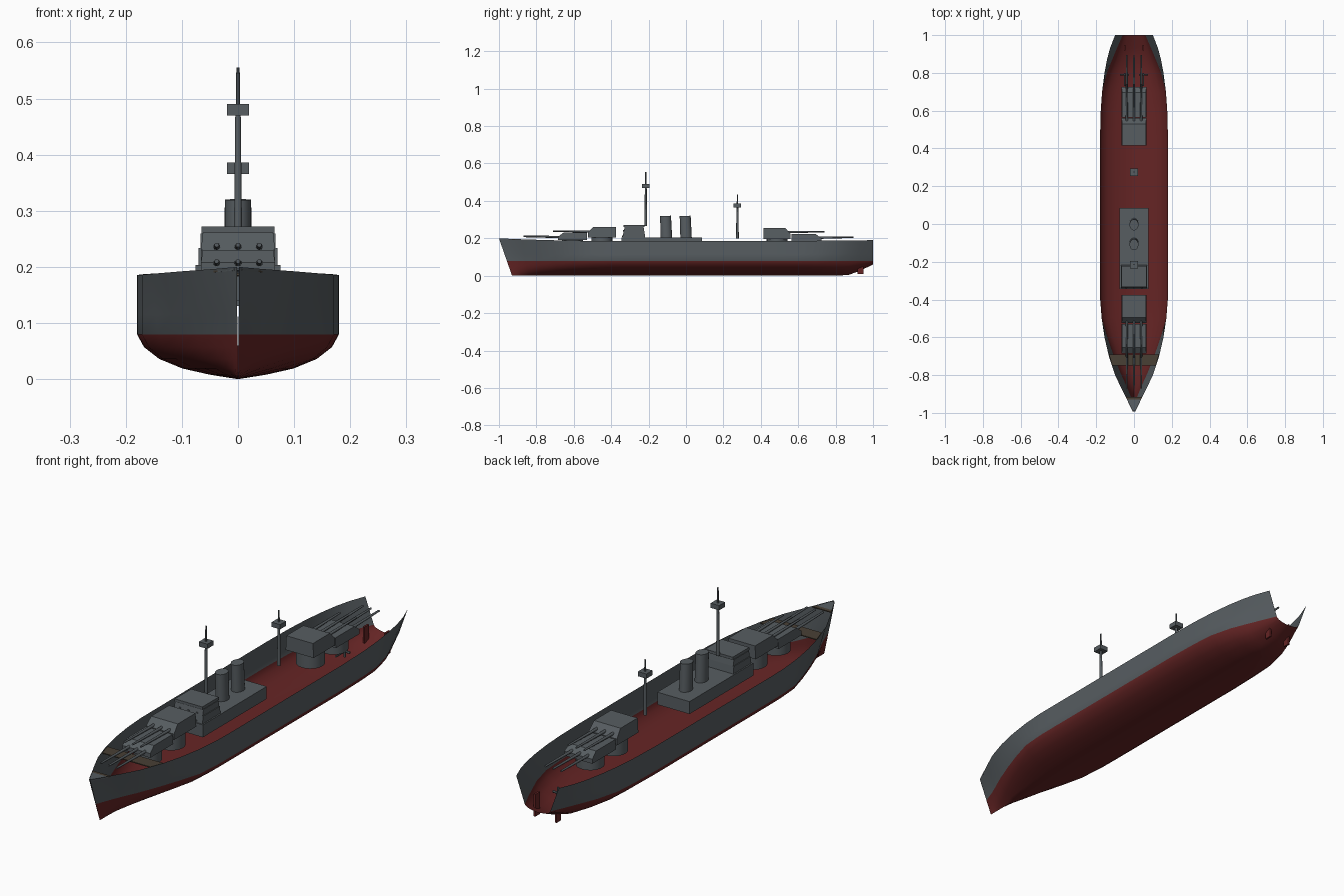
import bpy, bmesh, math
from mathutils import Matrix, Vector

cube = bpy.data.objects.get("Cube")
if cube:
    bpy.data.objects.remove(cube, do_unlink=True)


def material(name, rgb):
    m = bpy.data.materials.new(name)
    m.use_nodes = True
    m.diffuse_color = (*rgb, 1)
    m.node_tree.nodes["Principled BSDF"].inputs["Base Color"].default_value = (*rgb, 1)
    return m


GREY = material("naval_grey", (0.095, 0.11, 0.12))
RED = material("bottom_red", (0.13, 0.018, 0.018))
BROWN = material("deck_brown", (0.065, 0.05, 0.035))


def finish(name, bm, mats, smooth=False):
    mesh = bpy.data.meshes.new(name)
    bmesh.ops.recalc_face_normals(bm, faces=bm.faces)
    bm.to_mesh(mesh)
    bm.free()
    ob = bpy.data.objects.new(name, mesh)
    bpy.context.collection.objects.link(ob)
    for m in mats:
        mesh.materials.append(m)
    if smooth:
        bpy.ops.object.select_all(action='DESELECT')
        ob.select_set(True)
        bpy.context.view_layer.objects.active = ob
        bpy.ops.object.shade_smooth_by_angle(angle=math.radians(40))
    return ob


def prism(name, profile, half_width, mat=GREY, x=0, taper=1.0):
    """Side profile of (y, z) points, extruded across x."""
    bm = bmesh.new()
    top = max(p[1] for p in profile)
    sides = []
    for s in (-1, 1):
        sides.append([bm.verts.new((x + s * half_width * (taper if z > top - 0.001 else 1), y, z))
                      for y, z in profile])
    bm.faces.new(sides[0])
    bm.faces.new(sides[1][::-1])
    n = len(profile)
    for i in range(n):
        j = (i + 1) % n
        bm.faces.new((sides[0][i], sides[0][j], sides[1][j], sides[1][i]))
    return finish(name, bm, [mat])


def box(name, y0, y1, z0, z1, half_width, mat=GREY, x=0):
    return prism(name, [(y0, z0), (y1, z0), (y1, z1), (y0, z1)], half_width, mat, x)


def rod(name, a, b, r0, r1, mat=GREY, sides=16, stretch=1.0):
    """Tapered round bar from a to b, optionally stretched along y."""
    a, b = Vector(a), Vector(b)
    bm = bmesh.new()
    bmesh.ops.create_cone(bm, cap_ends=True, segments=sides, radius1=r0, radius2=r1, depth=(b - a).length)
    turn = Vector((0, 0, 1)).rotation_difference(b - a).to_matrix().to_4x4()
    bm.transform(Matrix.Translation((a + b) / 2) @ Matrix.Diagonal((1, stretch, 1, 1)) @ turn)
    return finish(name, bm, [mat], True)


# Hull plan and sheer
PLAN = [(-1, 0.002), (-0.97, 0.018), (-0.93, 0.037), (-0.88, 0.062), (-0.8, 0.1), (-0.7, 0.133),
        (-0.6, 0.156), (-0.5, 0.171), (-0.4, 0.179), (-0.3, 0.18), (0.45, 0.18), (0.6, 0.176),
        (0.7, 0.169), (0.8, 0.156), (0.87, 0.143), (0.93, 0.127), (1, 0.1)]
SECTION = [(0, 0), (0.28, 0.008), (0.55, 0.019), (0.78, 0.036), (0.93, 0.057), (1, 0.08)]
WATERLINE = 0.08


def half_beam(y):
    for (y0, w0), (y1, w1) in zip(PLAN, PLAN[1:]):
        if y <= y1:
            return w0 + (w1 - w0) * (y - y0) / (y1 - y0)
    return PLAN[-1][1]


def sheer(y):
    return 0.184 + 0.016 * max(0, -y) ** 3 + 0.006 * max(0, y) ** 2


# Open hull shell, red below the waterline
bm = bmesh.new()
rings = []
for y, w in PLAN:
    bow = max(0, (-y - 0.5) / 0.5)
    stern = max(0, (y - 0.75) / 0.25)
    keel = 0.06 * max(0, (y - 0.85) / 0.15) ** 1.3
    fine = 0.45 * bow + 0.4 * stern
    top = sheer(y)
    half = [(f, keel + (WATERLINE - keel) * z / WATERLINE) for f, z in SECTION]
    half += [(1, WATERLINE + (top - WATERLINE) * t) for t in (0.33, 0.67, 1)]
    pts = []
    for f, z in half:
        level = min(1, max(0, (z - WATERLINE) / (top - WATERLINE)))
        pts.append((w * f * (1 - fine * (1 - level)), y + 0.07 * bow ** 2 * (1 - z / top), z))
    ring = [(-x, yy, z) for x, yy, z in reversed(pts[1:])] + pts
    rings.append([bm.verts.new(p) for p in ring])
for a, b in zip(rings, rings[1:]):
    for i in range(len(a) - 1):
        face = bm.faces.new((a[i], a[i + 1], b[i + 1], b[i]))
        face.material_index = int(face.calc_center_median().z < WATERLINE)
finish("hull", bm, [GREY, RED], True)


# Thin deck plates between the hull sides near the bow
def deck_plate(name, y0, y1, mat):
    bm = bmesh.new()
    low = [bm.verts.new((s * half_beam(y) * 0.98, y, sheer(y) - 0.006))
           for y, s in ((y0, -1), (y0, 1), (y1, 1), (y1, -1))]
    face = bm.faces.new(low)
    up = bmesh.ops.extrude_face_region(bm, geom=[face])["geom"]
    bmesh.ops.translate(bm, verts=[v for v in up if isinstance(v, bmesh.types.BMVert)], vec=(0, 0, 0.004))
    finish(name, bm, [mat])


deck_plate("breakwater_deck", -0.75, -0.69, BROWN)
deck_plate("bow_deck_edge", -0.93, -0.915, BROWN)
deck_plate("bow_deck", -0.99, -0.93, GREY)


# Gun turrets: d is the firing direction along y
def turret(name, rear, front, z0, z1, muzzle, gun_z, d, sunk):
    nose = front - d * 0.03
    prism(name + "_house", [(rear, z0), (front, z0), (front, z0 + (z1 - z0) * 0.45),
                            (nose, z1), (rear, z1)], 0.066, taper=0.95)
    mid = (rear + front) / 2
    rod(name + "_barbette", (0, mid, sunk), (0, mid, z0), 0.056, 0.056, sides=24)
    for x in (-0.038, 0, 0.038):
        rod(name + "_barrel", (x, nose, gun_z), (x, muzzle, gun_z + 0.003), 0.0065, 0.004, sides=10)


turret("fore_upper_turret", -0.375, -0.525, 0.205, 0.261, -0.71, 0.236, -1, 0.14)
turret("fore_lower_turret", -0.53, -0.685, 0.19, 0.23, -0.87, 0.207, -1, 0.14)
turret("aft_upper_turret", 0.415, 0.56, 0.195, 0.256, 0.74, 0.233, 1, 0.13)
turret("aft_lower_turret", 0.565, 0.725, 0.18, 0.222, 0.895, 0.203, 1, 0.13)

# Deckhouse and bridge
box("deckhouse", -0.345, 0.085, 0.15, 0.203, 0.076)
prism("bridge_lower", [(-0.34, 0.203), (-0.218, 0.203), (-0.222, 0.234), (-0.334, 0.234)], 0.07)
prism("bridge_upper", [(-0.334, 0.234), (-0.222, 0.234), (-0.227, 0.26), (-0.328, 0.26)], 0.067)
box("bridge_roof", -0.333, -0.222, 0.26, 0.272, 0.065)
for z, y in ((0.21, -0.338), (0.24, -0.332)):
    for x in (-0.04, 0, 0.04):
        rod("bridge_porthole", (x, y + 0.004, z), (x, y - 0.004, z), 0.004, 0.004, sides=10)

# Raked oval funnels
for y in (-0.105, 0.0):
    rod("funnel", (0, y, 0.2), (0, y - 0.004, 0.32), 0.0245, 0.0235, sides=24, stretch=1.25)


# Masts with lookout boxes
def mast(name, y, base, top, nest):
    rod(name + "_lower", (0, y, base), (0, y, nest), 0.0075, 0.005, sides=10)
    rod(name + "_upper", (0, y, nest), (0, y, top), 0.004, 0.003, sides=8)
    box(name + "_lookout", y - 0.02, y + 0.02, nest - 0.01, nest + 0.01, 0.02)


mast("fore_mast", -0.215, 0.265, 0.555, 0.48)
mast("aft_mast", 0.275, 0.2, 0.435, 0.376)

# Twin rudders, shafts and propellers
for side, x in (("right", -0.05), ("left", 0.05)):
    box(side + "_rudder", 0.918, 0.948, 0.01, 0.105, 0.004, RED, x)
    rod(side + "_shaft", (x, 0.73, 0.05), (x, 0.8, 0.05), 0.004, 0.004, sides=8)
    for k in range(2):
        dx, dz = (0.024, 0) if k else (0, 0.024)
        rod(side + "_propeller_blade", (x - dx, 0.79, 0.05 - dz), (x + dx, 0.79, 0.05 + dz),
            0.005, 0.005, sides=6)
